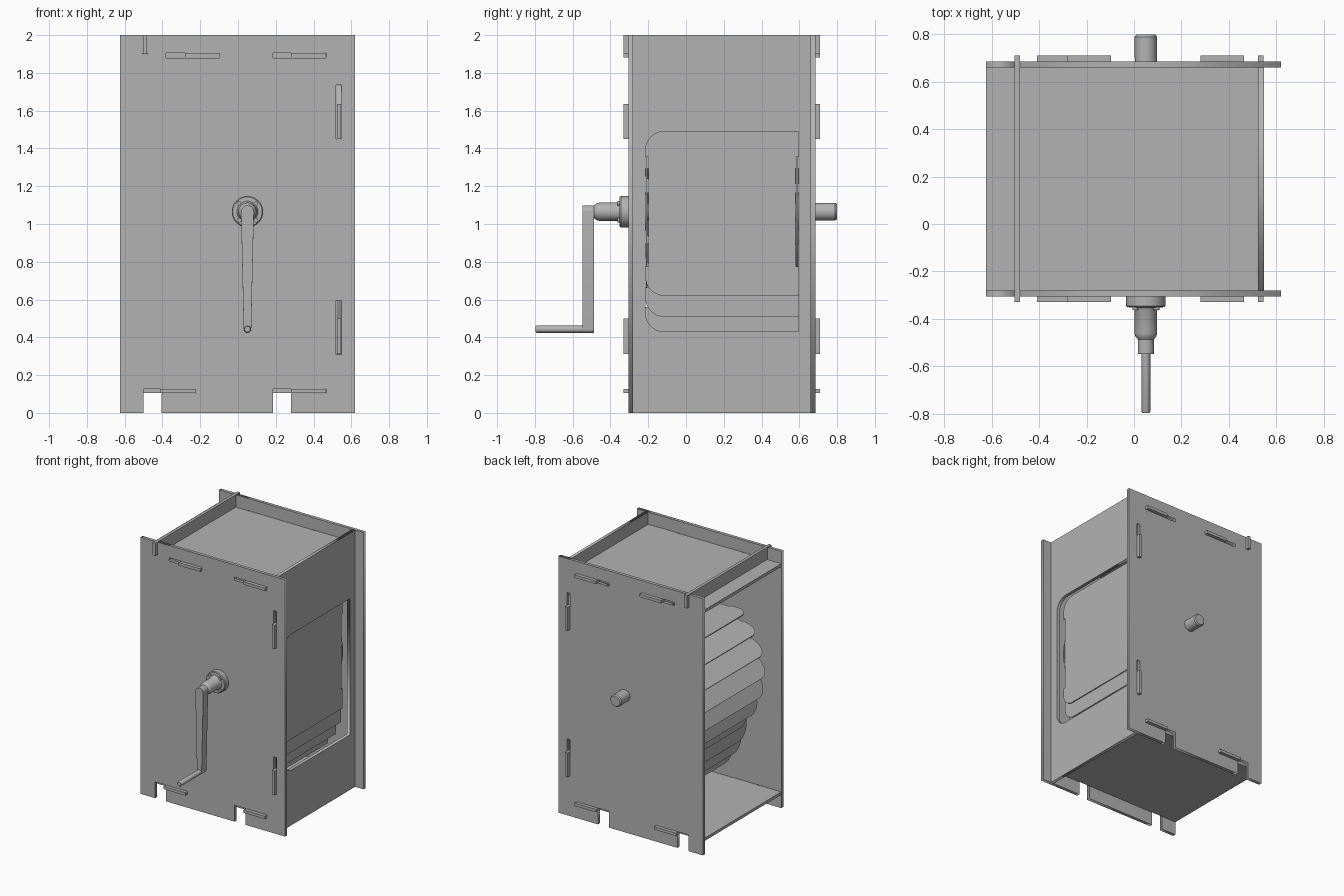
import bpy, bmesh
from math import cos, sin, pi, radians
from mathutils import Matrix, Vector

cube = bpy.data.objects.get("Cube")
if cube:
    bpy.data.objects.remove(cube)

grey = bpy.data.materials.new("plain_grey")
grey.use_nodes = True
colour = (0.45, 0.45, 0.45, 1)
grey.diffuse_color = colour
grey.node_tree.nodes["Principled BSDF"].inputs["Base Color"].default_value = colour

# Frames that turn a flat drawing (u, v) into a wall: XZ or YZ
XZ = Matrix(((1, 0, 0, 0), (0, 0, -1, 0), (0, 1, 0, 0), (0, 0, 0, 1)))
YZ = Matrix(((0, 0, 1, 0), (1, 0, 0, 0), (0, 1, 0, 0), (0, 0, 0, 1)))


def add_object(name, mesh):
    if not mesh.materials:
        mesh.materials.append(grey)
    obj = bpy.data.objects.new(name, mesh)
    bpy.context.collection.objects.link(obj)
    return obj


def smooth(obj):
    bpy.ops.object.select_all(action='DESELECT')
    obj.select_set(True)
    bpy.context.view_layer.objects.active = obj
    bpy.ops.object.shade_smooth_by_angle(angle=radians(35))


def rect(u0, u1, v0, v1):
    return [(u0, v0), (u1, v0), (u1, v1), (u0, v1)]


def arc(cu, cv, r, a0, a1, n=8):
    return [(cu + r * cos(radians(a0 + (a1 - a0) * i / n)),
             cv + r * sin(radians(a0 + (a1 - a0) * i / n))) for i in range(n + 1)]


def sheet(name, loops, thickness, frame, offset):
    """Flat sheet cut from an outline, with any further loops as holes."""
    curve = bpy.data.curves.new(name, 'CURVE')
    curve.dimensions = '2D'
    curve.fill_mode = 'BOTH'
    curve.extrude = thickness / 2
    for loop in loops:
        spline = curve.splines.new('POLY')
        spline.points.add(len(loop) - 1)
        for point, (u, v) in zip(spline.points, loop):
            point.co = (u, v, 0, 1)
        spline.use_cyclic_u = True
    temp = bpy.data.objects.new(name, curve)
    bpy.context.collection.objects.link(temp)
    bpy.context.view_layer.update()
    mesh = bpy.data.meshes.new_from_object(temp.evaluated_get(bpy.context.evaluated_depsgraph_get()))
    bpy.data.objects.remove(temp)
    mesh.transform(Matrix.Translation(offset) @ frame)
    bm = bmesh.new()
    bm.from_mesh(mesh)
    bmesh.ops.remove_doubles(bm, verts=bm.verts, dist=1e-5)
    bmesh.ops.recalc_face_normals(bm, faces=bm.faces)
    bm.to_mesh(mesh)
    bm.free()
    return add_object(name, mesh)


def box(name, x0, x1, y0, y1, z0, z1):
    bm = bmesh.new()
    bmesh.ops.create_cube(bm, size=1)
    for v in bm.verts:
        v.co = ((x0 + x1) / 2 + v.co.x * (x1 - x0),
                (y0 + y1) / 2 + v.co.y * (y1 - y0),
                (z0 + z1) / 2 + v.co.z * (z1 - z0))
    mesh = bpy.data.meshes.new(name)
    bm.to_mesh(mesh)
    bm.free()
    return add_object(name, mesh)


def turned(name, profile, x, z, steps=40):
    """Solid turned about a front-to-back axis from (radius, y) points."""
    bm = bmesh.new()
    points = [(0, profile[0][1])] + profile + [(0, profile[-1][1])]
    verts = [bm.verts.new((r, y, 0)) for r, y in points]
    edges = [bm.edges.new(pair) for pair in zip(verts, verts[1:])]
    bmesh.ops.spin(bm, geom=verts + edges, cent=(0, 0, 0), axis=(0, 1, 0),
                   angle=2 * pi, steps=steps, use_merge=True)
    bmesh.ops.remove_doubles(bm, verts=bm.verts, dist=1e-5)
    bmesh.ops.recalc_face_normals(bm, faces=bm.faces)
    bmesh.ops.translate(bm, verts=bm.verts, vec=(x, 0, z))
    mesh = bpy.data.meshes.new(name)
    bm.to_mesh(mesh)
    bm.free()
    obj = add_object(name, mesh)
    smooth(obj)
    return obj


T = 0.025                      # sheet thickness
FRONT, BACK = -0.28, 0.66      # inner faces of the front and back plates
AX, AZ = 0.05, 1.065           # axle position

# Front and back plates with foot notches and keyhole slots
outline = [(-0.625, 0), (-0.5, 0), (-0.5, 0.127), (-0.222, 0.127), (-0.222, 0.103),
           (-0.405, 0.103), (-0.405, 0), (0.185, 0), (0.185, 0.127), (0.465, 0.127),
           (0.465, 0.103), (0.28, 0.103), (0.28, 0), (0.62, 0), (0.62, 2),
           (-0.48, 2), (-0.48, 1.9), (-0.505, 1.9), (-0.505, 2), (-0.625, 2)]
slots = [rect(-0.38, -0.095, 1.88, 1.905), rect(0.185, 0.465, 1.88, 1.905),
         rect(0.52, 0.547, 1.45, 1.735), rect(0.52, 0.547, 0.31, 0.595)]
for name, y in (("front_plate", FRONT - T / 2), ("back_plate", BACK + T / 2)):
    sheet(name, [outline] + slots, T, XZ, (0, y, 0))

# Shelves, top strip and their locking tabs
box("top_shelf", -0.625, 0.522, FRONT, BACK, 1.881, 1.904)
box("bottom_shelf", -0.625, 0.522, FRONT, BACK, 0.104, 0.126)
box("top_strip", -0.504, -0.481, FRONT, BACK, 1.904, 2)
tabs = [(-0.28, -0.096, 1.881, 1.904), (0.28, 0.464, 1.881, 1.904),
        (-0.41, -0.223, 0.104, 0.126), (0.28, 0.464, 0.104, 0.126),
        (0.523, 0.546, 1.451, 1.635), (0.523, 0.546, 0.311, 0.5),
        (-0.504, -0.481, 1.901, 2)]
for x0, x1, z0, z1 in tabs:
    box("front_tab", x0, x1, FRONT - 2 * T, FRONT, z0, z1)
    box("back_tab", x0, x1, BACK, BACK + 2 * T, z0, z1)

# Side panel with a window rounded at its front corners
window = ([(0.595, 1.49)] + arc(-0.115, 1.39, 0.1, 90, 180)
          + arc(-0.115, 0.53, 0.1, 180, 270) + [(0.595, 0.43)])
sheet("side_panel", [rect(FRONT, BACK, 0, 2), window], T, YZ, (0.535, 0, 0))

# Flip cards: the upper half lies back over the drum, the lower half hangs
CARD, RING, COUNT = 0.445, 0.431, 24
card_outline = ([(-0.198, 0), (0.58, 0), (0.58, 0.29), (0.595, 0.29), (0.595, CARD)]
                + arc(-0.115, CARD - 0.1, 0.1, 90, 180) + [(-0.215, 0.29), (-0.198, 0.29)])
first = sheet("flip_card", [card_outline], 0.008, YZ, (0, 0, 0))
for i in range(COUNT + 1):
    a = 2 * pi * i / COUNT
    card = first if i == 0 else add_object("flip_card", first.data)
    card.location = (AX + RING * cos(a), 0, AZ + RING * sin(a))
    card.rotation_euler.y = -a if i < COUNT / 2 else pi

# Drum wheels, hubs and axle
for y, hub in ((-0.213, -0.226), (0.583, 0.593)):
    turned("drum_wheel", [(0.44, y), (0.44, y + 0.01)], AX, AZ, 64)
    turned("wheel_hub", [(0.095, hub), (0.095, hub + 0.013)], AX, AZ)
turned("axle", [(0.045, -0.3), (0.047, 0.79), (0.04, 0.8)], AX, AZ)

# Crank: flanged socket, tapered arm, handle
turned("crank_socket", [(0.083, -0.305), (0.083, -0.345), (0.078, -0.351), (0.056, -0.352),
                        (0.048, -0.365), (0.048, -0.46), (0.044, -0.475), (0.031, -0.49),
                        (0.031, -0.5)], AX, AZ)
for i in range(4):
    a = pi / 4 + i * pi / 2
    turned("socket_bolt", [(0.012, -0.345), (0.012, -0.362)],
           AX + 0.064 * cos(a), AZ + 0.064 * sin(a), 12)
arm_outline = arc(AX, AZ, 0.034, 0, 180, 16) + arc(AX, 0.443, 0.02, 180, 360, 12)
arm = sheet("crank_arm", [arm_outline], 0.06, XZ, (0, -0.518, 0))
bevel = arm.modifiers.new("rounded_edges", 'BEVEL')
bevel.width = 0.012
bevel.segments = 3
smooth(arm)
turned("crank_handle", [(0.019, -0.5), (0.019, -0.79), (0.015, -0.797)], AX, 0.443, 24)
